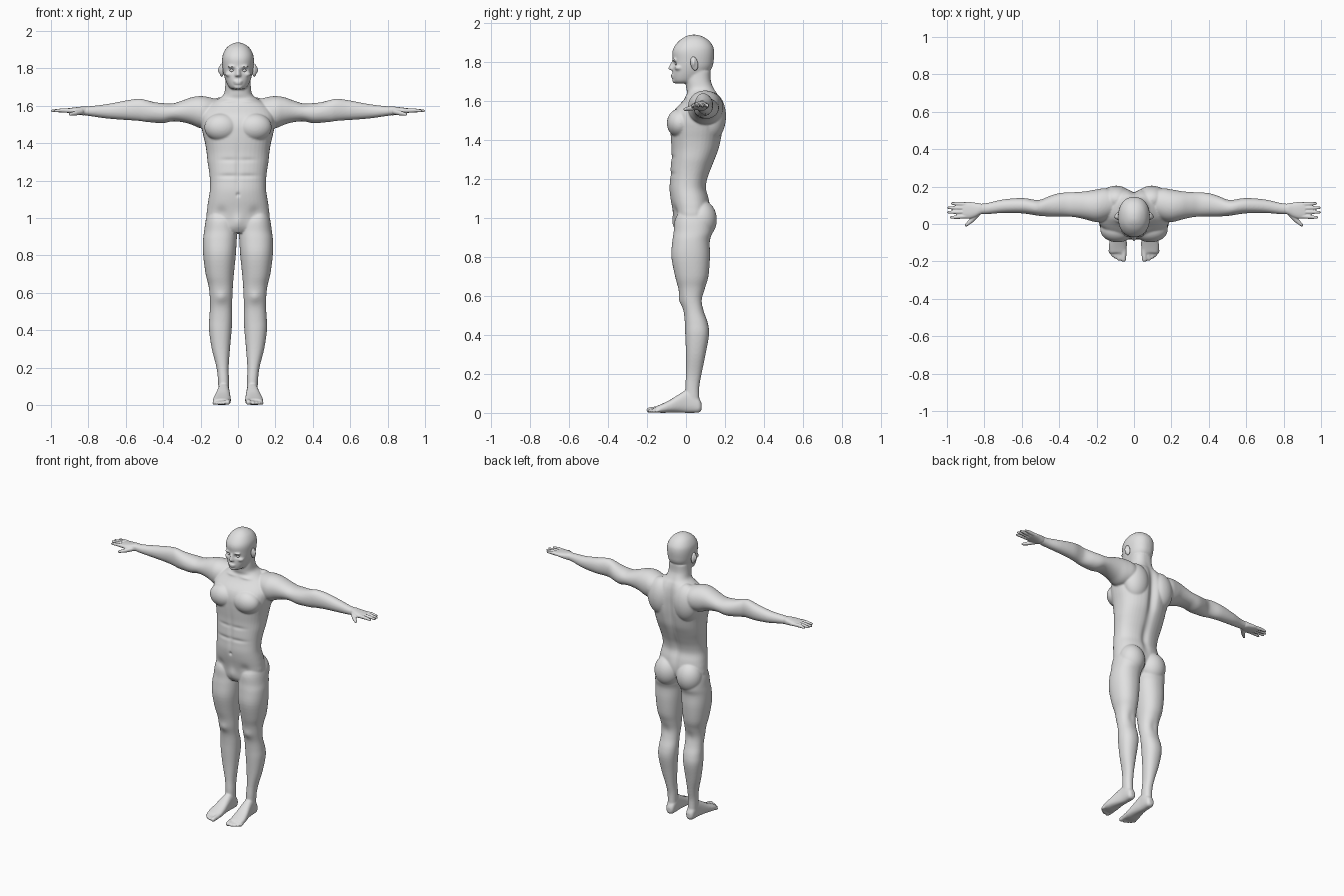
import bpy, bmesh, math
from mathutils import Vector, Matrix

skin = bpy.data.materials.new("plain_grey")
skin.diffuse_color = (0.75, 0.75, 0.75, 1)


def spline(secs, steps=4):
    """Smoothly interpolate a list of cross-sections."""
    out = []
    for i in range(len(secs) - 1):
        p0, p1 = secs[max(i - 1, 0)], secs[i]
        p2, p3 = secs[i + 1], secs[min(i + 2, len(secs) - 1)]
        for k in range(steps):
            t = k / steps
            out.append([0.5 * (2 * b + (c - a) * t + (2 * a - 5 * b + 4 * c - d) * t * t
                               + (3 * b - a - 3 * c + d) * t ** 3)
                        for a, b, c, d in zip(p0, p1, p2, p3)])
    return out + [list(secs[-1])]


def loft(bm, axis, secs, side=1, p=2.2, n=40):
    """Closed tube; each section is (position, min a, max a, min b, max b)."""
    rings = []
    for t, a0, a1, b0, b1 in spline(secs):
        ring = []
        for k in range(n):
            c, s = math.cos(math.tau * k / n), math.sin(math.tau * k / n)
            a = (a0 + a1) / 2 + (a1 - a0) / 2 * math.copysign(abs(c) ** (2 / p), c)
            b = (b0 + b1) / 2 + (b1 - b0) / 2 * math.copysign(abs(s) ** (2 / p), s)
            x, y, z = {"x": (t, a, b), "y": (a, t, b), "z": (a, b, t)}[axis]
            ring.append(bm.verts.new((x * side, y, z)))
        rings.append(ring)
    for r, q in zip(rings, rings[1:]):
        for k in range(n):
            bm.faces.new((r[k], r[(k + 1) % n], q[(k + 1) % n], q[k]))
    bm.faces.new(rings[0])
    bm.faces.new(rings[-1])


def ball(bm, c, r, side=1, tilt=0.0):
    """Ellipsoid with an optional tilt about x."""
    m = (Matrix.Translation((c[0] * side, c[1], c[2])) @ Matrix.Rotation(tilt, 4, "X")
         @ Matrix.Diagonal((*r, 1)))
    bmesh.ops.create_icosphere(bm, subdivisions=4, radius=1, matrix=m)


def capsule(bm, balls, side=1):
    """Convex hull around a few spheres (x, y, z, radius)."""
    tmp = bmesh.new()
    for x, y, z, r in balls:
        bmesh.ops.create_icosphere(tmp, subdivisions=3, radius=r,
                                   matrix=Matrix.Translation((x * side, y, z)))
    res = bmesh.ops.convex_hull(tmp, input=tmp.verts[:])
    junk = {e for e in res["geom_interior"] if isinstance(e, bmesh.types.BMVert)}
    bmesh.ops.delete(tmp, geom=list(junk), context="VERTS")
    me = bpy.data.meshes.new("tmp")
    tmp.to_mesh(me)
    tmp.free()
    bm.from_mesh(me)
    bpy.data.meshes.remove(me)


def finish(bm, name, voxel=None, smooth=0):
    """Make an object, optionally fusing its pieces into one skin."""
    bmesh.ops.recalc_face_normals(bm, faces=bm.faces[:])
    me = bpy.data.meshes.new(name)
    bm.to_mesh(me)
    bm.free()
    ob = bpy.data.objects.new(name, me)
    bpy.context.collection.objects.link(ob)
    if voxel:
        mod = ob.modifiers.new("fuse", "REMESH")
        mod.mode, mod.voxel_size = "VOXEL", voxel
        mod = ob.modifiers.new("relax", "SMOOTH")
        mod.factor, mod.iterations = 0.5, smooth
        ev = ob.evaluated_get(bpy.context.evaluated_depsgraph_get())
        ob.data = bpy.data.meshes.new_from_object(ev)
        ob.modifiers.clear()
        ob.data.name = name
    ob.data.materials.clear()
    ob.data.materials.append(skin)
    ob.data.shade_smooth()
    return ob


def push(ob, c, r, d):
    """Soft sculpt stroke, applied on both sides of the body."""
    for v in ob.data.vertices:
        z = (v.co.z - c[2]) / r[2]
        if abs(z) < 2.5:
            x, y = (abs(v.co.x) - c[0]) / r[0], (v.co.y - c[1]) / r[1]
            w = x * x + y * y + z * z
            if w < 6:
                w = math.exp(-w)
                v.co += Vector((math.copysign(d[0], v.co.x) * w, d[1] * w, d[2] * w))


bm = bmesh.new()
# torso and neck
loft(bm, "z", [(z, -w, w, f, b) for z, w, f, b in [
    (.92, .05, -.04, .06), (.95, .12, -.055, .09), (1.0, .165, -.06, .12), (1.05, .165, -.07, .125),
    (1.1, .158, -.08, .118), (1.15, .15, -.085, .105), (1.2, .15, -.082, .112), (1.25, .155, -.08, .13),
    (1.3, .163, -.076, .15), (1.35, .168, -.075, .17), (1.4, .176, -.078, .182), (1.45, .188, -.08, .19),
    (1.5, .197, -.078, .192), (1.55, .195, -.06, .19), (1.6, .165, -.015, .18), (1.635, .11, .005, .165),
    (1.66, .077, .002, .148), (1.7, .069, -.002, .13), (1.75, .066, .0, .128)]], p=2.3)
# skull and jaw
loft(bm, "z", [(z, -w, w, f, b) for z, w, f, b in [
    (1.688, .03, -.052, .04), (1.70, .048, -.064, .07), (1.73, .064, -.069, .105), (1.77, .077, -.068, .135),
    (1.81, .083, -.068, .143), (1.85, .085, -.07, .145), (1.88, .079, -.058, .138), (1.91, .061, -.032, .115),
    (1.93, .035, .0, .082), (1.938, .012, .025, .055)]])
# nose, lips, chin
capsule(bm, [(0, -.066, 1.802, .007), (0, -.084, 1.766, .008), (.011, -.072, 1.762, .007), (-.011, -.072, 1.762, .007)])
ball(bm, (0, -.068, 1.730), (.024, .010, .006))
ball(bm, (0, -.067, 1.719), (.021, .010, .006))
ball(bm, (0, -.055, 1.702), (.024, .015, .014))
for s in (1, -1):
    # brow and cheekbone
    ball(bm, (.03, -.058, 1.809), (.027, .013, .007), s)
    ball(bm, (.045, -.035, 1.768), (.024, .024, .014), s)
    # chest, shoulder blade, buttock
    ball(bm, (.088, -.03, 1.485), (.092, .068, .075), s)
    ball(bm, (.095, .13, 1.52), (.09, .075, .125), s)
    ball(bm, (.083, .078, .99), (.085, .08, .1), s)
    # arm
    loft(bm, "x", [
        (.08, .06, .17, 1.52, 1.625), (.15, .02, .19, 1.485, 1.645), (.2, .01, .185, 1.48, 1.652),
        (.25, .022, .176, 1.50, 1.645), (.3, .034, .171, 1.513, 1.627), (.35, .04, .169, 1.517, 1.612),
        (.4, .04, .165, 1.507, 1.614), (.45, .04, .15, 1.51, 1.62), (.5, .043, .13, 1.515, 1.633),
        (.535, .048, .13, 1.52, 1.638), (.6, .057, .139, 1.524, 1.628), (.7, .059, .131, 1.532, 1.609),
        (.78, .053, .113, 1.543, 1.599), (.825, .052, .108, 1.55, 1.596)], s, 2.1)
    # leg
    loft(bm, "z", [
        (1.08, .04, .14, -.02, .09), (1.0, .014, .17, -.056, .13), (.93, .005, .181, -.063, .135),
        (.88, .007, .187, -.07, .122), (.8, .012, .186, -.075, .123), (.7, .022, .173, -.056, .115),
        (.64, .027, .158, -.04, .098), (.58, .03, .151, -.028, .085), (.52, .032, .15, -.012, .092),
        (.46, .031, .154, -.006, .112), (.4, .034, .155, -.004, .118), (.3, .043, .14, 0, .1),
        (.2, .05, .115, 0, .08), (.13, .048, .107, -.004, .068), (.04, .048, .104, -.002, .07)], s)
    # foot and toes
    loft(bm, "y", [
        (.08, .06, .09, .015, .05), (.066, .048, .102, .002, .075), (.03, .045, .106, 0, .11),
        (0, .045, .109, 0, .115), (-.04, .042, .118, .002, .093), (-.08, .039, .128, .002, .068),
        (-.12, .038, .135, 0, .048), (-.155, .042, .13, .003, .033)], s, 2.5)
    for x, y, tx, ty, r in [(.054, -.14, .056, -.189, .0145), (.077, -.14, .081, -.187, .0105),
                            (.095, -.135, .099, -.177, .010), (.112, -.13, .115, -.166, .0095),
                            (.124, -.12, .128, -.15, .009)]:
        capsule(bm, [(x, y, .02, r * 1.1), (tx, ty, r, r)], s)
body = finish(bm, "body", .005, 8)

# sculpted hollows and bulges: centre, radius, offset
for c, r, d in [
        ((.032, -.064, 1.789), (.016, .03, .011), (0, .011, 0)),      # eye sockets
        ((0, .2, 1.45), (.028, .08, .2), (0, -.025, 0)),              # upper spine groove
        ((0, .12, 1.17), (.025, .05, .1), (0, -.012, 0)),             # lower spine groove
        ((0, -.085, 1.27), (.014, .03, .12), (0, .006, 0)),           # belly midline
        ((0, -.085, 1.125), (.009, .02, .010), (0, .008, 0)),         # navel
        ((.05, -.08, 1.225), (.06, .04, .012), (0, .005, 0)),         # belly crease
        ((.05, -.08, 1.31), (.05, .04, .012), (0, .004, 0)),          # rib crease
        ((0, -.05, .98), (.03, .04, .04), (0, -.012, 0)),             # groin
        ((.09, -.055, 1.03), (.03, .04, .03), (0, .008, 0)),          # hip crease
        ((.07, -.01, 1.625), (.05, .04, .010), (0, -.008, 0)),        # collarbones
        ((.09, -.03, .575), (.03, .03, .03), (0, -.008, 0)),          # kneecaps
        ((.09, .09, .575), (.025, .03, .04), (0, -.005, 0))]:         # knee hollows
    push(body, c, r, d)

for s, label in ((1, "left"), (-1, "right")):
    # hand with spread fingers and thumb
    bm = bmesh.new()
    loft(bm, "x", [
        (.80, .058, .104, 1.553, 1.594), (.825, .049, .11, 1.549, 1.597), (.85, .036, .114, 1.552, 1.594),
        (.885, .028, .118, 1.557, 1.59), (.915, .033, .115, 1.562, 1.586)], s, 2.4)
    for y, tx, ty in [(.105, .972, .110), (.085, .991, .087), (.064, .993, .063), (.041, .978, .035)]:
        capsule(bm, [(.895, y, 1.574, .0115), (.94, (y + ty) / 2, 1.576, .0105), (tx, ty, 1.573, .007)], s)
    capsule(bm, [(.84, .05, 1.568, .015), (.87, .018, 1.56, .0125)], s)
    capsule(bm, [(.87, .018, 1.56, .0125), (.897, -.006, 1.555, .008)], s)
    finish(bm, label + "_hand", .0035, 3)
    # ear with a hollow front
    bm = bmesh.new()
    ball(bm, (.087, .042, 1.79), (.012, .019, .036), s, .2)
    ear = finish(bm, label + "_ear")
    push(ear, (.101, .038, 1.792), (.012, .009, .018), (-.009, 0, 0))
    # eye
    bm = bmesh.new()
    ball(bm, (.032, -.044, 1.789), (.014, .013, .010), s)
    finish(bm, label + "_eye")
